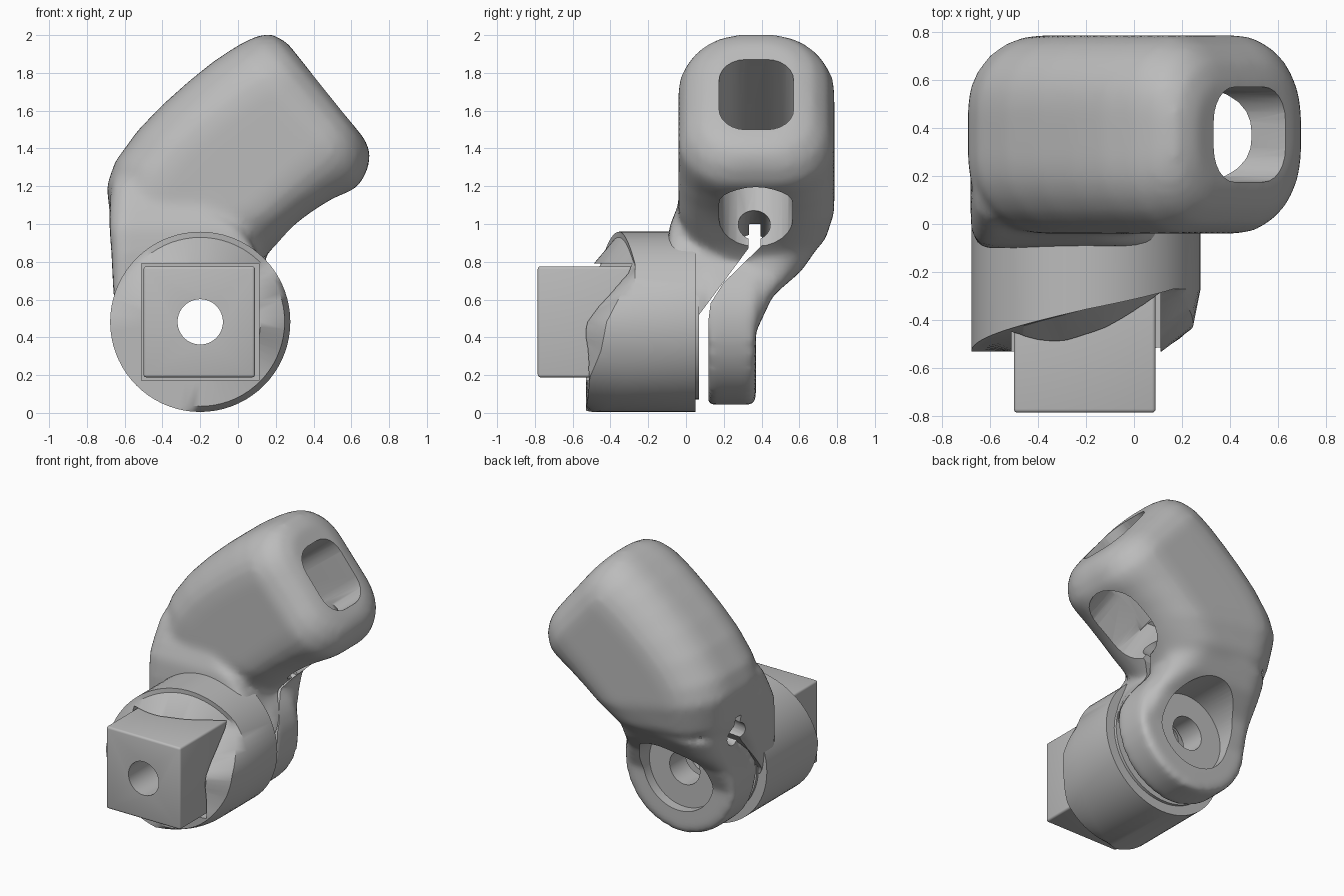
import bpy, bmesh, math
from mathutils import Vector

if "Cube" in bpy.data.objects:
    bpy.data.objects.remove(bpy.data.objects["Cube"], do_unlink=True)

grey = bpy.data.materials.new("plain_grey")
grey.use_nodes = True
grey.diffuse_color = (0.5, 0.5, 0.5, 1)
grey.node_tree.nodes["Principled BSDF"].inputs["Base Color"].default_value = (0.5, 0.5, 0.5, 1)

HUB_X, HUB_Z, HUB_R = -0.2, 0.482, 0.477


def finish(name, bm):
    bmesh.ops.recalc_face_normals(bm, faces=bm.faces)
    mesh = bpy.data.meshes.new(name)
    bm.to_mesh(mesh)
    bm.free()
    obj = bpy.data.objects.new(name, mesh)
    bpy.context.collection.objects.link(obj)
    mesh.materials.append(grey)
    return obj


def skin(name, rings):
    """Closed skin over equal-length rings of points."""
    bm = bmesh.new()
    rows = [[bm.verts.new(p) for p in ring] for ring in rings]
    n = len(rows[0])
    for a, b in zip(rows, rows[1:]):
        for i in range(n):
            bm.faces.new((a[i], a[(i + 1) % n], b[(i + 1) % n], b[i]))
    bm.faces.new(rows[0])
    bm.faces.new(rows[-1])
    return finish(name, bm)


def rounded_section(ux, uz, lx, lz, y0, y1, r, steps=6):
    """Rounded rectangle spanning upper to lower point and y0 to y1."""
    up, low = Vector((ux, 0, uz)), Vector((lx, 0, lz))
    mid, half = (up + low) / 2, (up - low).length / 2
    axis = (up - low).normalized()
    hy = (y1 - y0) / 2
    pts = []
    for k, (sa, sy) in enumerate(((1, 1), (-1, 1), (-1, -1), (1, -1))):
        for i in range(steps + 1):
            t = math.pi / 2 * (k + i / steps)
            a = sa * (half - r) + r * math.cos(t)
            y = sy * (hy - r) + r * math.sin(t)
            pts.append(mid + axis * a + Vector((0, (y0 + y1) / 2 + y, 0)))
    return pts


def loft(name, sections):
    return skin(name, [rounded_section(*s) for s in sections])


def rod(name, start, end, r, sides=48):
    start, end = Vector(start), Vector(end)
    d = end - start
    bpy.ops.mesh.primitive_cylinder_add(vertices=sides, radius=r, depth=d.length, location=(start + end) / 2)
    obj = bpy.context.object
    obj.rotation_euler = d.to_track_quat('Z', 'Y').to_euler()
    obj.name = name
    obj.data.materials.append(grey)
    return obj


def hub_rod(name, y0, y1, r, sides=64):
    return rod(name, (HUB_X, y0, HUB_Z), (HUB_X, y1, HUB_Z), r, sides)


def apply_all(obj):
    bpy.context.view_layer.objects.active = obj
    for m in list(obj.modifiers):
        bpy.ops.object.modifier_apply(modifier=m.name)


def cut(obj, *cutters):
    bpy.context.view_layer.update()
    for c in cutters:
        m = obj.modifiers.new("cut", 'BOOLEAN')
        m.operation, m.object, m.solver = 'DIFFERENCE', c, 'EXACT'
    apply_all(obj)


def smooth(obj, degrees=35):
    bpy.ops.object.select_all(action='DESELECT')
    obj.select_set(True)
    bpy.context.view_layer.objects.active = obj
    bpy.ops.object.shade_smooth_by_angle(angle=math.radians(degrees))


# Main housing, from the hinge end to the open end
B, F = 0.785, -0.04
housing = loft("housing", [
    (-0.62, 0.80, 0.10, 0.78, 0.10, 0.62, 0.2),
    (-0.67, 0.98, 0.20, 0.89, -0.01, 0.74, 0.29),
    (-0.695, 1.2, 0.32, 1.0, F, B, 0.3),
    (-0.65, 1.33, 0.4, 1.06, F, B, 0.3),
    (-0.53, 1.495, 0.48, 1.11, F, B, 0.3),
    (-0.40, 1.63, 0.53, 1.14, F, B, 0.3),
    (-0.26, 1.755, 0.58, 1.165, F, B, 0.3),
    (-0.13, 1.86, 0.62, 1.19, F, B, 0.3),
    (0.0, 1.945, 0.65, 1.22, F, B, 0.3),
    (0.10, 1.995, 0.69, 1.30, F + 0.04, B - 0.04, 0.28),
    (0.18, 2.005, 0.70, 1.38, F + 0.11, B - 0.11, 0.24),
    (0.26, 1.96, 0.67, 1.45, F + 0.2, B - 0.2, 0.17)])

# Two hinge arms growing out of the housing
front_arm = loft("front_arm", [
    (-0.64, 0.45, 0.2, 0.45, -0.1, 0.07, 0.03),
    (-0.66, 0.65, 0.18, 0.65, -0.1, 0.16, 0.04),
    (-0.67, 0.85, 0.10, 0.85, -0.1, 0.3, 0.06),
    (-0.68, 0.98, 0.02, 0.98, -0.09, 0.34, 0.08),
    (-0.68, 1.08, -0.1, 1.08, -0.05, 0.36, 0.1),
    (-0.67, 1.22, -0.2, 1.22, 0.02, 0.36, 0.1)])
back_arm = loft("back_arm", [
    (-0.63, 0.45, 0.22, 0.45, 0.11, 0.38, 0.05),
    (-0.63, 0.62, 0.19, 0.62, 0.13, 0.46, 0.08),
    (-0.63, 0.75, 0.15, 0.75, 0.2, 0.61, 0.17),
    (-0.63, 0.88, 0.14, 0.88, 0.28, 0.70, 0.2)])
clamp_ring = hub_rod("clamp_ring", 0.115, 0.37, 0.44)

# Merge into one blended shell
bpy.ops.object.select_all(action='DESELECT')
for o in (housing, front_arm, back_arm, clamp_ring):
    o.select_set(True)
bpy.context.view_layer.objects.active = housing
bpy.ops.object.join()
remesh = housing.modifiers.new("blend", 'REMESH')
remesh.mode, remesh.voxel_size = 'VOXEL', 0.025
relax = housing.modifiers.new("relax", 'SMOOTH')
relax.factor, relax.iterations = 0.5, 9
apply_all(housing)

# Cutters for the openings
end_opening = loft("end_opening_cutter", [
    (0.485, 1.99, 0.785, 1.62, 0.175, 0.57, 0.14),
    (-0.145, 1.50, 0.155, 1.13, 0.175, 0.57, 0.14)])
under_opening = loft("under_opening_cutter", [
    (0.715, 1.06, 0.275, 0.763, 0.175, 0.565, 0.19),
    (0.415, 1.50, -0.025, 1.203, 0.175, 0.565, 0.19)])
side_opening = rod("side_opening_cutter", (-1, 0.35, 0.80), (0.5, 0.365, 1.06), 0.085, 32)
profile = [(0.055, -0.1), (0.055, 0.5), (0.33, 0.87), (0.335, 1.0), (0.395, 1.0),
           (0.395, 0.88), (0.2, 0.69), (0.13, 0.58), (0.12, 0.5), (0.12, -0.1)]
slit = skin("slit_cutter", [[(x, y, z) for y, z in profile] for x in (-1, 1)])
recess = hub_rod("recess_cutter", 0.3, 0.9, 0.28)
bore = hub_rod("bore_cutter", -1, 0.42, 0.12)
cut(housing, end_opening, under_opening, slit, side_opening, recess, bore)
smooth(housing, 40)

# Round hub whose front rises and falls, with the outer rim cut back on one side
front_edge = [(-180, -0.53), (-90, -0.53), (-41, -0.51), (-20, -0.45), (0, -0.42),
              (25, -0.32), (40, -0.27), (90, -0.355), (180, -0.53)]
rim_edge = [(-180, -0.53), (-100, -0.53), (-80, -0.45), (-55, -0.36), (-22, -0.27),
            (40, -0.27), (90, -0.355), (180, -0.53)]


def depth_at(edge, deg):
    for (a, ya), (b, yb) in zip(edge, edge[1:]):
        if a <= deg <= b:
            return ya + (yb - ya) * (deg - a) / (b - a)


def hub_ring(radius, depth):
    pts = []
    for d in range(-180, 180, 5):
        t = math.radians(d)
        pts.append((HUB_X + radius * math.cos(t), depth(d), HUB_Z + radius * math.sin(t)))
    return pts


hub = skin("hub", [hub_ring(HUB_R, lambda d: 0.05),
                   hub_ring(HUB_R, lambda d: depth_at(rim_edge, d)),
                   hub_ring(HUB_R - 0.03, lambda d: depth_at(front_edge, d)),
                   hub_ring(0.32, lambda d: max(depth_at(front_edge, d) - 0.1, -0.53)),
                   hub_ring(0.1, lambda d: -0.53)])
bpy.ops.mesh.primitive_cube_add(size=1, location=(HUB_X, -0.6, HUB_Z))
socket = bpy.context.object
socket.name = "socket_cutter"
socket.scale = (0.62, 0.7, 0.62)
cut(hub, socket, bore)
smooth(hub)

# Square peg standing in the hub
bpy.ops.mesh.primitive_cube_add(size=1, location=(HUB_X - 0.005, -0.48, HUB_Z))
peg = bpy.context.object
peg.name = "square_peg"
peg.scale = (0.59, 0.61, 0.588)
bpy.ops.object.transform_apply(location=False, rotation=False, scale=True)
peg.data.materials.append(grey)
bevel = peg.modifiers.new("bevel", 'BEVEL')
bevel.width, bevel.segments = 0.015, 3
cut(peg, bore)
smooth(peg)

# Collar behind the hub
collar = hub_rod("collar", 0.04, 0.07, 0.41)
cut(collar, bore)
smooth(collar)

for cutter in (end_opening, under_opening, side_opening, slit, recess, bore, socket):
    cutter.hide_render = True
    cutter.hide_set(True)
